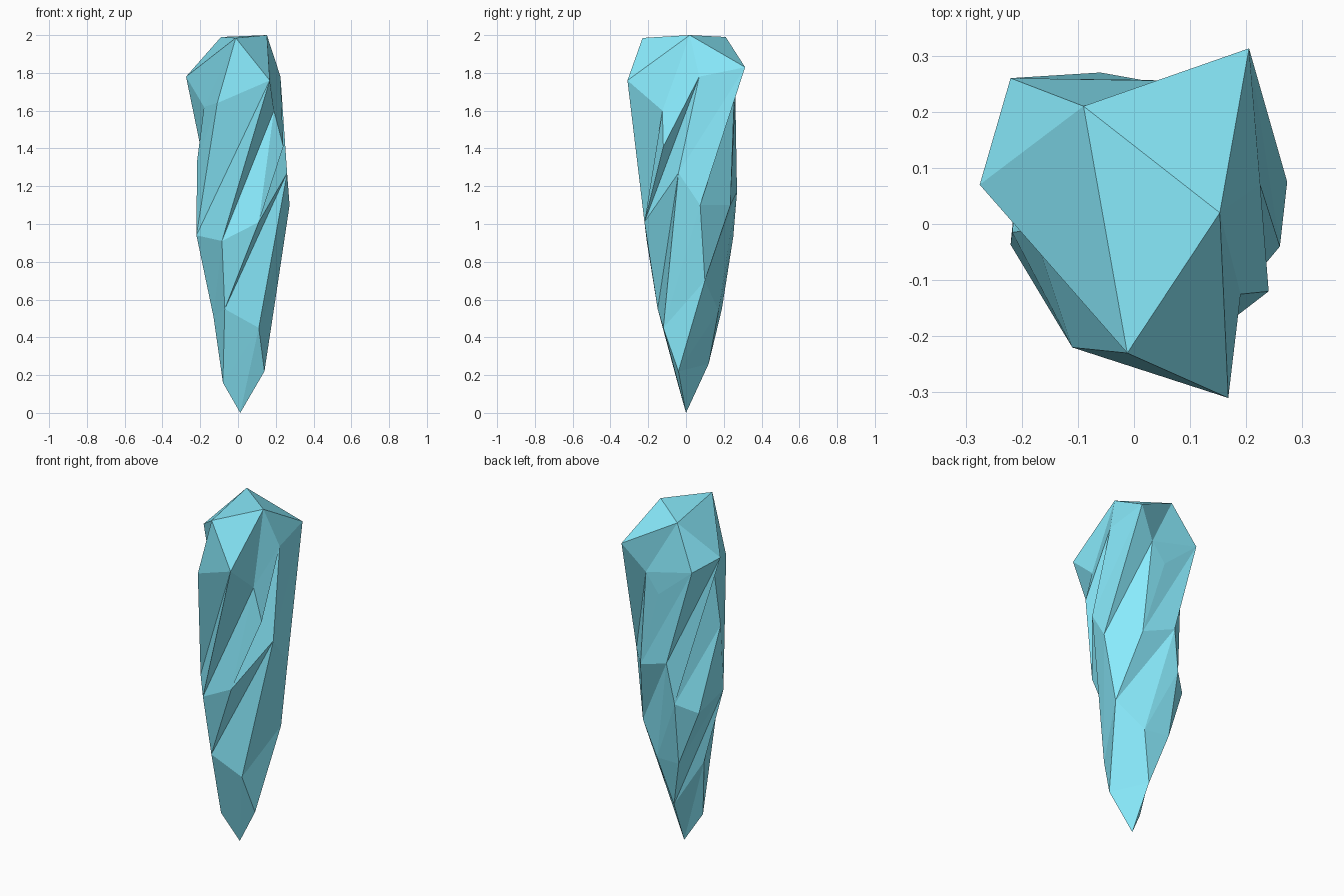
import bpy, bmesh, math
from mathutils import Vector

if "Cube" in bpy.data.objects:
    bpy.data.objects.remove(bpy.data.objects["Cube"])

TWIST = math.radians(90)   # spiral of the facets per unit of height

# Corner points of the shard, tier by tier from the tip upwards
tiers = [
    [(0.012, 0, 0)],
    [(0.14, -0.04, 0.22), (-0.08, -0.045, 0.16), (-0.005, 0.12, 0.26)],
    [(0.11, -0.12, 0.45), (-0.07, -0.15, 0.55), (-0.13, 0.015, 0.51),
     (-0.085, 0.19, 0.55), (0.07, 0.172, 0.54), (0.213, 0.10, 0.70)],
    [(-0.085, -0.208, 0.91), (-0.22, -0.037, 0.94), (-0.20, 0.165, 0.87),
     (-0.10, 0.25, 0.93), (0.135, 0.235, 1.10), (0.273, 0.075, 1.10),
     (0.11, -0.22, 1.01)],
    [(0.26, -0.04, 1.27), (0.24, -0.12, 1.41), (-0.217, -0.015, 1.33),
     (-0.06, 0.27, 1.17)],
    [(0.19, -0.125, 1.60), (-0.18, -0.01, 1.62), (0.0, 0.257, 1.56),
     (-0.11, -0.22, 1.64), (0.085, 0.255, 1.67)],
    [(0.225, 0.07, 1.78), (0.168, -0.31, 1.76), (-0.275, 0.07, 1.78),
     (-0.22, 0.26, 1.745), (0.205, 0.313, 1.83)],
    [(-0.09, 0.21, 1.99), (0.153, 0.02, 2.0), (-0.012, -0.23, 1.985)],
]
# Long creases that must run between two corners (counted through the tiers)
creases = [(4, 17), (5, 17), (4, 15), (17, 30), (15, 30), (16, 26),
           (15, 25), (14, 25), (13, 28)]


def untwisted(p):
    """Place a corner on a unit ball with the spiral removed."""
    h = p[2] * 0.98 - 1
    r = math.sqrt(max(0, 1 - h * h))
    a = math.atan2(p[1], p[0]) - TWIST * p[2]
    return Vector((r * math.cos(a), r * math.sin(a), h))


def crosses(a, b, c, d):
    """True if arc a-b crosses arc c-d on the ball."""
    if len({a, b, c, d}) < 4:
        return False
    a, b, c, d = a.co, b.co, c.co, d.co
    n, m = a.cross(b), c.cross(d)
    return (c.dot(n) * d.dot(n) < 0 and a.dot(m) * b.dot(m) < 0
            and (a + b).dot(c + d) > 0)


def add_crease(bm, a, b):
    """Turn the edges in the way until a and b are joined."""
    for _ in range(20):
        if bm.edges.get((a, b)):
            return
        for e in bm.edges:
            if not crosses(a, b, *e.verts):
                continue
            c, d = [next(v for v in f.verts if v not in e.verts)
                    for f in e.link_faces]
            if crosses(c, d, *e.verts) and not bm.edges.get((c, d)):
                bmesh.utils.edge_rotate(e, False)
                break


# Facet the untwisted ball, then move its corners to the twisted shape
bm = bmesh.new()
corners = [(bm.verts.new(untwisted(p)), p) for tier in tiers for p in tier]
bmesh.ops.convex_hull(bm, input=bm.verts[:])
bmesh.ops.recalc_face_normals(bm, faces=bm.faces[:])
for i, j in creases:
    add_crease(bm, corners[i][0], corners[j][0])
for v, p in corners:
    v.co = p
bmesh.ops.recalc_face_normals(bm, faces=bm.faces[:])
mesh = bpy.data.meshes.new("crystal_shard")
bm.to_mesh(mesh)
bm.free()

# Ice blue crystal
shard = bpy.data.objects.new("crystal_shard", mesh)
bpy.context.collection.objects.link(shard)
ice = bpy.data.materials.new("ice_blue")
ice.diffuse_color = (0.25, 0.83, 0.98, 1)
ice.use_nodes = True
ice.node_tree.nodes["Principled BSDF"].inputs["Base Color"].default_value = ice.diffuse_color
mesh.materials.append(ice)
